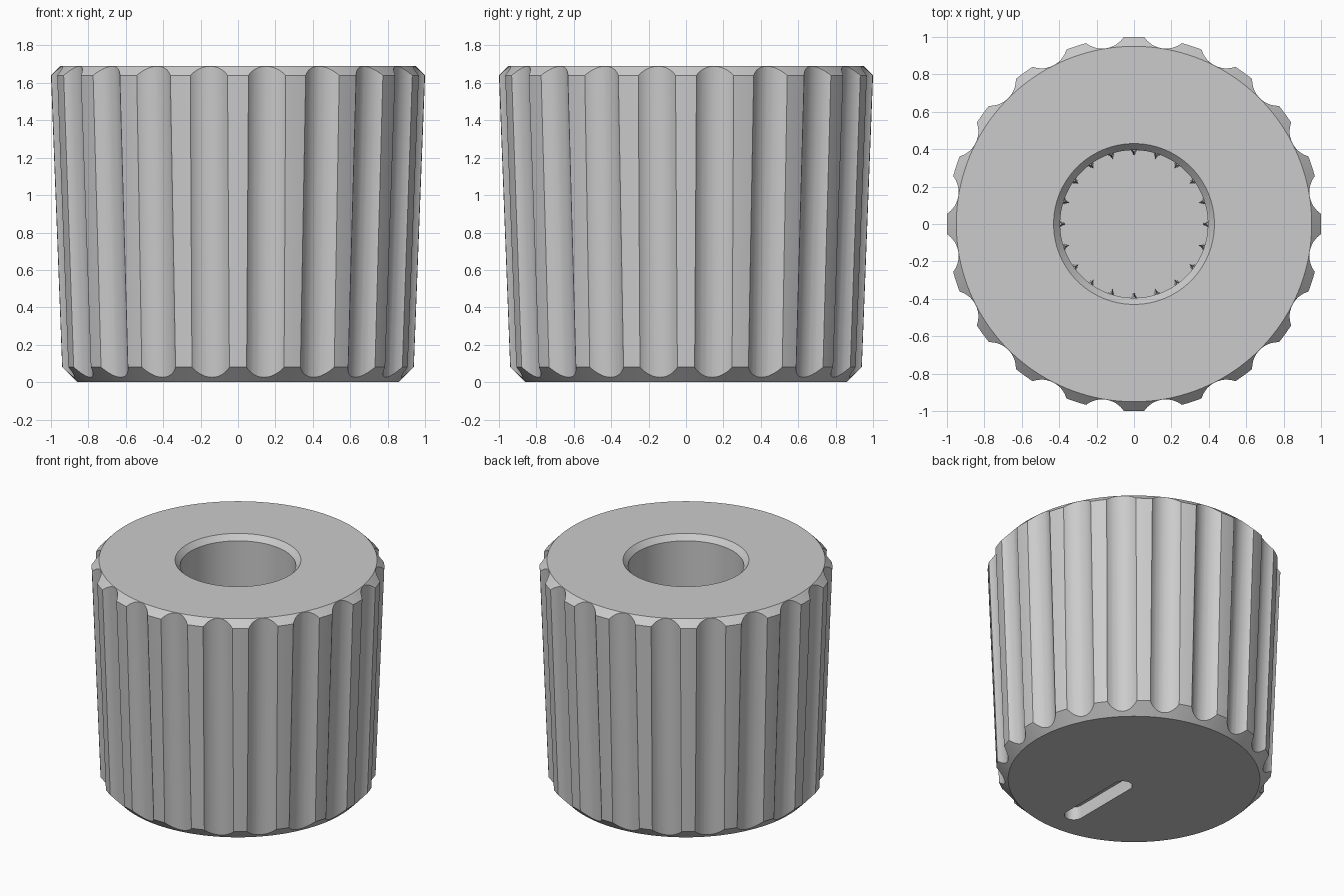
import bpy, bmesh, math
from mathutils import Matrix, Vector

if "Cube" in bpy.data.objects:
    bpy.data.objects.remove(bpy.data.objects["Cube"], do_unlink=True)

HEIGHT = 1.69
RIBS = 20
FLOOR = 0.45

grey = bpy.data.materials.new("plain grey")
grey.use_nodes = True
grey.diffuse_color = (0.6, 0.6, 0.6, 1)
grey.node_tree.nodes["Principled BSDF"].inputs["Base Color"].default_value = grey.diffuse_color


def make_object(name, bm):
    bmesh.ops.recalc_face_normals(bm, faces=bm.faces)
    mesh = bpy.data.meshes.new(name)
    bm.to_mesh(mesh)
    bm.free()
    mesh.materials.append(grey)
    obj = bpy.data.objects.new(name, mesh)
    bpy.context.collection.objects.link(obj)
    return obj


def loft(bm, lower, upper):
    """Closed solid between two loops of equal length."""
    a = [bm.verts.new(p) for p in lower]
    b = [bm.verts.new(p) for p in upper]
    n = len(a)
    for i in range(n):
        j = (i + 1) % n
        bm.faces.new((a[i], a[j], b[j], b[i]))
    bm.faces.new(a[::-1])
    bm.faces.new(b)


def activate(obj):
    bpy.ops.object.select_all(action='DESELECT')
    obj.select_set(True)
    bpy.context.view_layer.objects.active = obj


def cut(target, cutter):
    activate(target)
    mod = target.modifiers.new("cut", 'BOOLEAN')
    mod.operation = 'DIFFERENCE'
    mod.solver = 'EXACT'
    mod.object = cutter
    bpy.ops.object.modifier_apply(modifier=mod.name)
    bpy.data.objects.remove(cutter, do_unlink=True)


# Turned knob body with chamfered rims and a blind bore
profile = [(0, 0), (0.86, 0), (0.94, 0.08), (1, 1.64), (0.95, HEIGHT),
           (0.43, HEIGHT), (0.395, 1.65), (0.395, FLOOR), (0, FLOOR)]
bm = bmesh.new()
verts = [bm.verts.new((r, 0, z)) for r, z in profile]
edges = [bm.edges.new(pair) for pair in zip(verts, verts[1:])]
bmesh.ops.spin(bm, geom=verts + edges, cent=(0, 0, 0), axis=(0, 0, 1),
               angle=math.tau, steps=160, use_merge=True)
bmesh.ops.remove_doubles(bm, verts=bm.verts, dist=0.0001)
knob = make_object("knob_body", bm)


# Round grip flutes that follow the taper
def ring(distance, z, radius=0.135, n=48):
    return [Vector((distance + radius * math.cos(math.tau * i / n),
                    radius * math.sin(math.tau * i / n), z)) for i in range(n)]


bm = bmesh.new()
for k in range(RIBS):
    turn = Matrix.Rotation(math.tau * (k + 0.5) / RIBS, 3, 'Z')
    loft(bm, [turn @ p for p in ring(1.016, -0.1)],
         [turn @ p for p in ring(1.09, HEIGHT + 0.1)])
cut(knob, make_object("flute_cutter", bm))

# Pointer slot in the underside
w, near, far = 0.065, 0.12, 0.64
outline = []
for centre, start in ((-near, 0), (-far, math.pi)):
    for i in range(17):
        a = start + math.pi * i / 16
        outline.append((w * math.cos(a), centre + w * math.sin(a)))
bm = bmesh.new()
loft(bm, [(x, y, -0.1) for x, y in outline], [(x, y, 0.1) for x, y in outline])
cut(knob, make_object("slot_cutter", bm))

activate(knob)
bpy.ops.object.shade_smooth_by_angle(angle=math.radians(28))

# Small tapered splines deep in the bore
bm = bmesh.new()
for k in range(RIBS):
    turn = Matrix.Rotation(math.tau * k / RIBS, 3, 'Z')
    lower = [(0.4, -0.02, FLOOR), (0.366, 0, FLOOR), (0.4, 0.02, FLOOR)]
    upper = [(0.4, -0.012, 1.1), (0.385, 0, 1.1), (0.4, 0.012, 1.1)]
    loft(bm, [turn @ Vector(p) for p in lower], [turn @ Vector(p) for p in upper])
make_object("bore_splines", bm)
